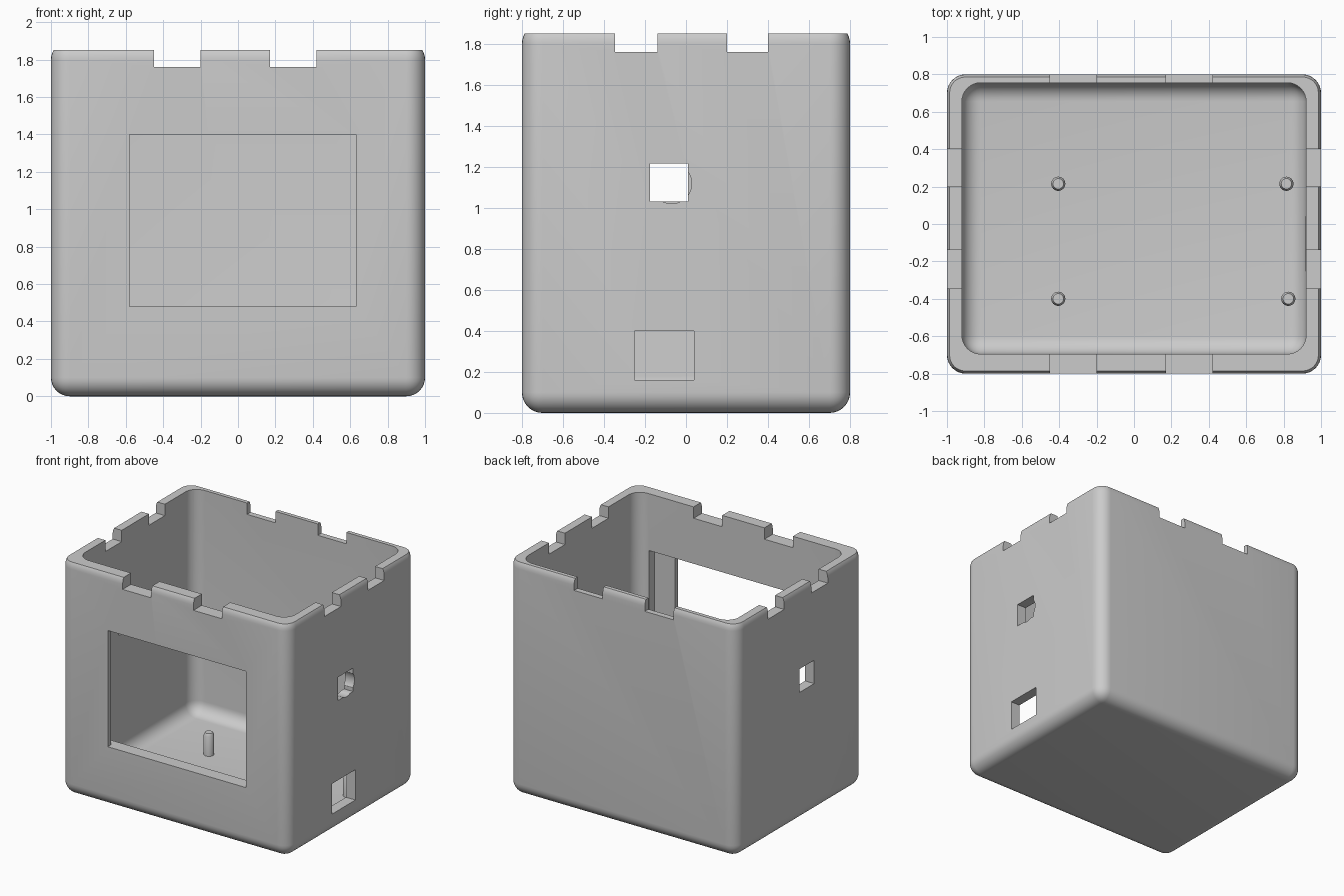
import bpy, bmesh, math

if "Cube" in bpy.data.objects:
    bpy.data.objects.remove(bpy.data.objects["Cube"])

grey = bpy.data.materials.new("light grey")
grey.diffuse_color = (0.6, 0.6, 0.6, 1)
grey.use_nodes = True
grey.node_tree.nodes["Principled BSDF"].inputs["Base Color"].default_value = grey.diffuse_color


def to_object(bm, name):
    bmesh.ops.recalc_face_normals(bm, faces=bm.faces[:])
    mesh = bpy.data.meshes.new(name)
    bm.to_mesh(mesh)
    bm.free()
    obj = bpy.data.objects.new(name, mesh)
    bpy.context.collection.objects.link(obj)
    obj.data.materials.append(grey)
    return obj


def box(name, x, y, z, radius=0, trim=None):
    """Box from (min, max) ranges, optionally rounded and cut flat at a height."""
    bm = bmesh.new()
    bmesh.ops.create_cube(bm, size=1)
    for v in bm.verts:
        v.co = [(r[0] + r[1]) / 2 + c * (r[1] - r[0]) for r, c in zip((x, y, z), v.co)]
    if radius:
        bmesh.ops.bevel(bm, geom=bm.edges[:], offset=radius, segments=8,
                        profile=0.5, affect='EDGES')
    if trim:
        bmesh.ops.bisect_plane(bm, geom=bm.verts[:] + bm.edges[:] + bm.faces[:],
                               plane_co=(0, 0, trim), plane_no=(0, 0, 1), clear_outer=True)
        bmesh.ops.holes_fill(bm, edges=[e for e in bm.edges if e.is_boundary])
    return to_object(bm, name)


def smooth(obj):
    bpy.ops.object.select_all(action='DESELECT')
    obj.select_set(True)
    bpy.context.view_layer.objects.active = obj
    bpy.ops.object.shade_smooth_by_angle(angle=math.radians(30))


def cut(obj, cutter):
    mod = obj.modifiers.new("cut", 'BOOLEAN')
    mod.operation, mod.solver, mod.object = 'DIFFERENCE', 'EXACT', cutter
    bpy.context.view_layer.objects.active = obj
    bpy.ops.object.modifier_apply(modifier=mod.name)
    bpy.data.objects.remove(cutter)


# Rounded shell, open at the top
FLOOR, TOP = 0.08, 1.85
shell = box("case_shell", (-1, 1), (-0.8, 0.8), (0, 1.9), 0.1, trim=TOP)
cut(shell, box("cavity", (-0.92, 0.92), (-0.695, 0.755), (FLOOR, 2.2), 0.1))

# Rim notches, through opposite walls
for x in ((-0.45, -0.2), (0.17, 0.42)):
    cut(shell, box("notch", x, (-1, 1), (1.76, 2)))
for y in ((-0.345, -0.14), (0.2, 0.4)):
    cut(shell, box("notch", (-1.2, 1.2), y, (1.76, 2)))

# Front screen window with a wider recess on the inside
cut(shell, box("window", (-0.58, 0.63), (-1, -0.6), (0.48, 1.4)))
cut(shell, box("recess", (-0.76, 0.81), (-0.76, -0.6), (0.48, 1.4)))

# Side holes: square through both walls, larger port on the right
cut(shell, box("side_hole", (-1.2, 1.2), (-0.175, 0.01), (1.03, 1.215)))
cut(shell, box("port", (0.7, 1.2), (-0.25, 0.04), (0.16, 0.4)))

# Round hole overlapping the square one on the right wall
bpy.ops.mesh.primitive_cylinder_add(vertices=32, radius=0.098, depth=0.5,
                                    location=(1, -0.07, 1.118), rotation=(0, math.pi / 2, 0))
cut(shell, bpy.context.object)
smooth(shell)

# Standoff posts with a chamfered tip, as a lathed profile
profile = ((0.038, FLOOR - 0.02), (0.038, 0.235), (0.028, 0.255))
SIDES = 24
for i, (px, py) in enumerate(((-0.405, 0.215), (0.815, 0.215), (-0.405, -0.4), (0.825, -0.4))):
    bm = bmesh.new()
    rings = [[bm.verts.new((px + r * math.cos(k * math.tau / SIDES),
                            py + r * math.sin(k * math.tau / SIDES), z))
              for k in range(SIDES)] for r, z in profile]
    for a, b in zip(rings, rings[1:]):
        for k in range(SIDES):
            n = (k + 1) % SIDES
            bm.faces.new((a[k], a[n], b[n], b[k]))
    bm.faces.new(rings[0])
    bm.faces.new(rings[-1])
    smooth(to_object(bm, f"standoff_post_{i + 1}"))
